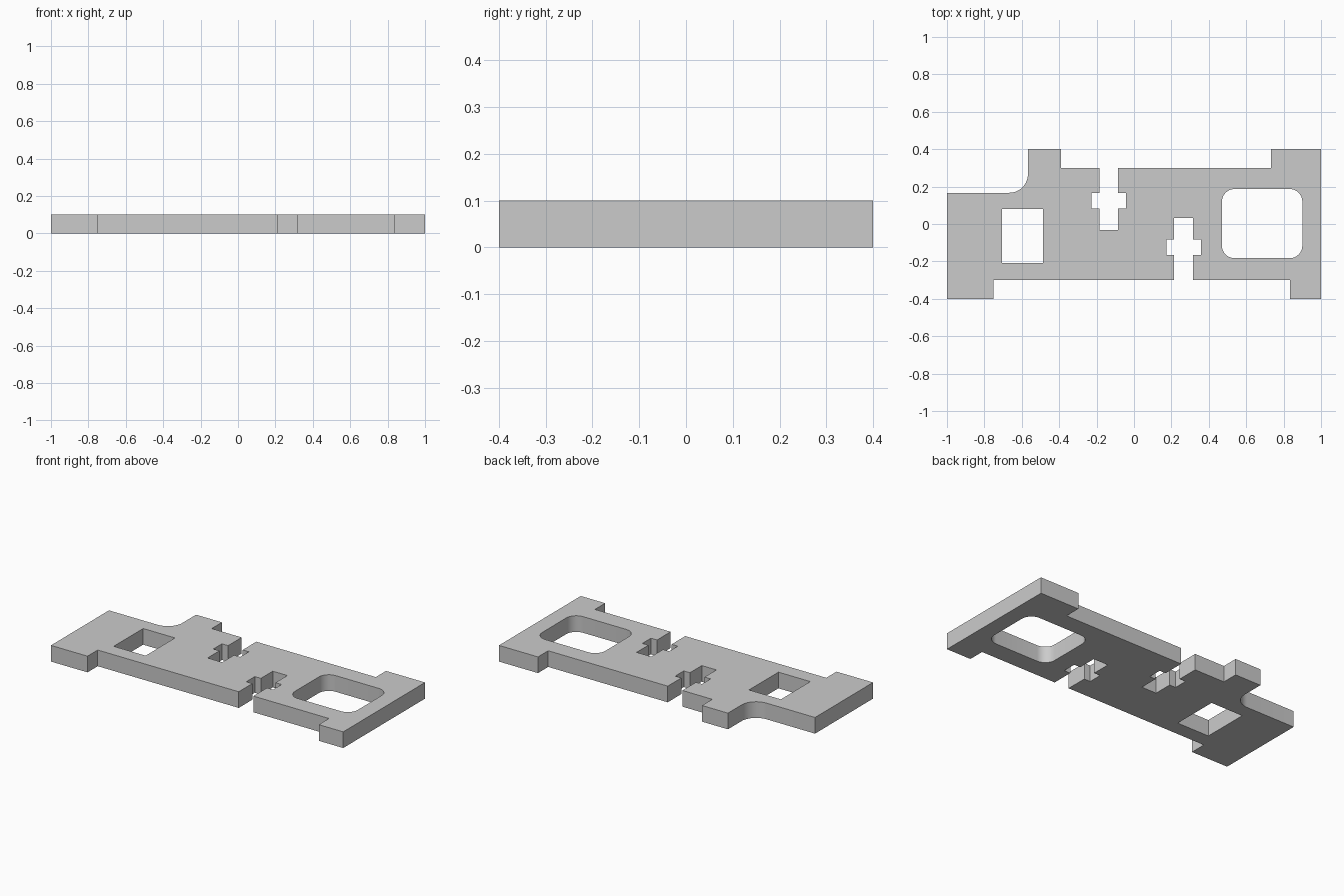
import bpy
import bmesh
from math import cos, sin, pi

if "Cube" in bpy.data.objects:
    bpy.data.objects.remove(bpy.data.objects["Cube"])

THICKNESS = 0.1


def arc(cx, cy, r, start, end, steps=10):
    """Points along an arc, with angles in quarter turns."""
    return [(cx + r * cos(a * pi / 2), cy + r * sin(a * pi / 2))
            for a in (start + (end - start) * i / steps for i in range(steps + 1))]


def cross_slot(cx, edge, d):
    """Cross-shaped slot cut from the edge y; d = 1 cuts towards +y, -1 towards -y."""
    half = [(-0.05, 0), (-0.05, 0.133), (-0.092, 0.133),
            (-0.092, 0.217), (-0.05, 0.217), (-0.05, 0.333)]
    profile = half + [(-x, y) for x, y in reversed(half)]
    return [(cx + d * x, edge + d * y) for x, y in profile]


def rounded_rect(x0, x1, y0, y1, r):
    return (arc(x1 - r, y1 - r, r, 0, 1) + arc(x0 + r, y1 - r, r, 1, 2)
            + arc(x0 + r, y0 + r, r, 2, 3) + arc(x1 - r, y0 + r, r, 3, 4))


# Outer outline, anticlockwise from the front right corner
outline = [(-1, -0.4), (-0.75, -0.4), (-0.75, -0.3)]
outline += cross_slot(0.265, -0.3, 1)
outline += [(0.833, -0.3), (0.833, -0.4), (1, -0.4), (1, 0.4), (0.733, 0.4), (0.733, 0.3)]
outline += cross_slot(-0.135, 0.3, -1)
outline += [(-0.39, 0.3), (-0.39, 0.4), (-0.567, 0.4)]
outline += arc(-0.667, 0.267, 0.1, 0, -1)
outline += [(-1, 0.167)]

# Windows through the plate
square_window = [(-0.705, -0.208), (-0.487, -0.208), (-0.487, 0.08), (-0.705, 0.08)]
rounded_window = rounded_rect(0.47, 0.9, -0.183, 0.187, 0.068)

# Fill the outline around the windows and raise it into a plate
bm = bmesh.new()
edges = []
for loop in (outline, square_window, rounded_window):
    verts = [bm.verts.new((x, y, 0)) for x, y in loop]
    edges += [bm.edges.new((a, b)) for a, b in zip(verts, verts[1:] + verts[:1])]
bmesh.ops.triangle_fill(bm, edges=edges, use_beauty=True, normal=(0, 0, 1))
base = bm.faces[:]
raised = bmesh.ops.extrude_face_region(bm, geom=base, use_keep_orig=True)
top = [v for v in raised["geom"] if isinstance(v, bmesh.types.BMVert)]
bmesh.ops.translate(bm, verts=top, vec=(0, 0, THICKNESS))
bmesh.ops.recalc_face_normals(bm, faces=bm.faces[:])
mesh = bpy.data.meshes.new("slotted_plate")
bm.to_mesh(mesh)
bm.free()
plate = bpy.data.objects.new("slotted_plate", mesh)
bpy.context.collection.objects.link(plate)

# Plain grey finish
grey = bpy.data.materials.new("plain_grey")
grey.use_nodes = True
colour = (0.6, 0.6, 0.6, 1)
grey.diffuse_color = colour
grey.node_tree.nodes["Principled BSDF"].inputs["Base Color"].default_value = colour
mesh.materials.append(grey)

# Smooth the rounded walls, keep the corners sharp
bpy.context.view_layer.objects.active = plate
plate.select_set(True)
bpy.ops.object.shade_smooth_by_angle(angle=pi / 6)
